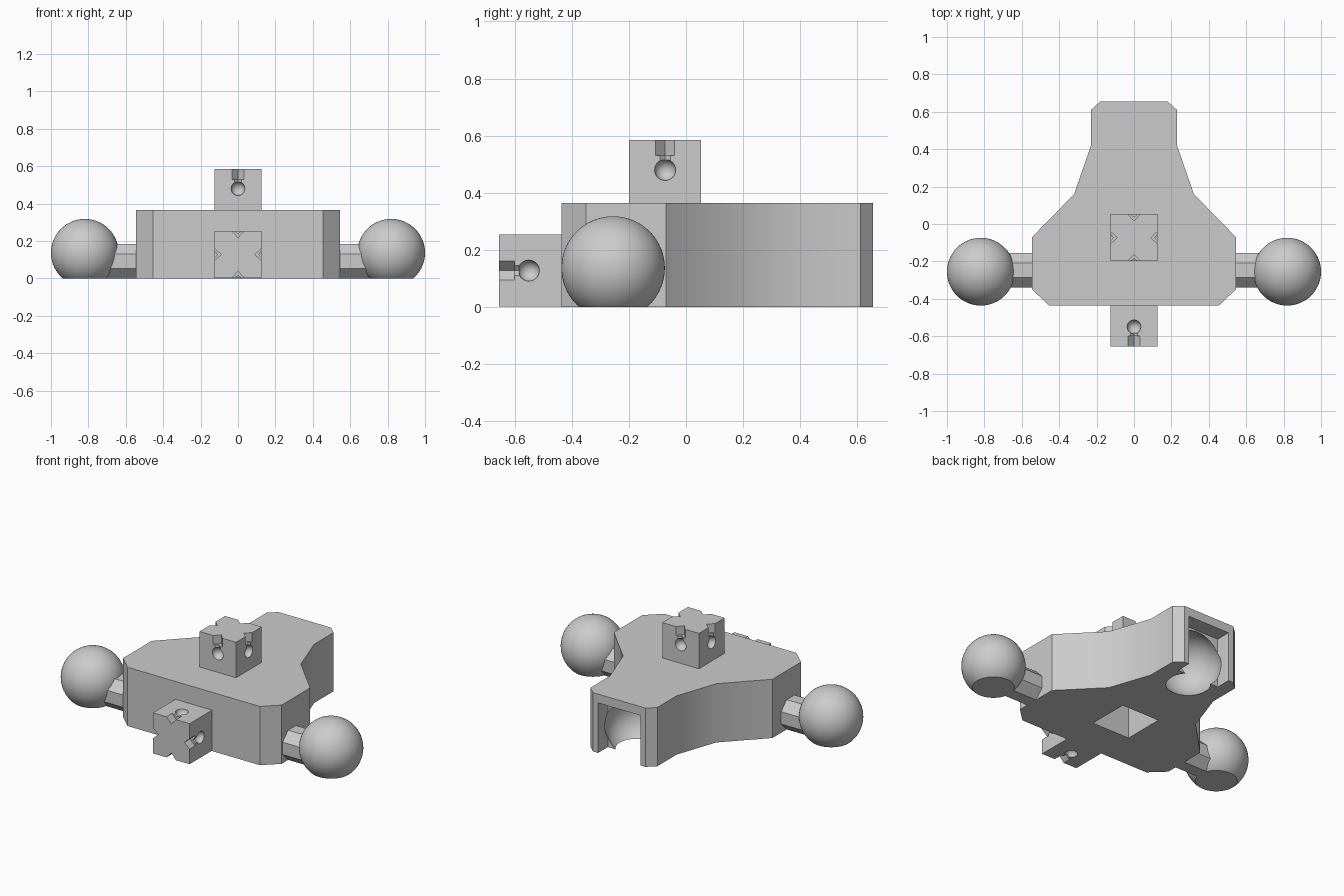
import bpy, bmesh, math
from mathutils import Matrix, Vector

if "Cube" in bpy.data.objects:
    bpy.data.objects.remove(bpy.data.objects["Cube"], do_unlink=True)

grey = bpy.data.materials.new("light grey plastic")
grey.use_nodes = True
grey.diffuse_color = (0.6, 0.6, 0.6, 1)
grey.node_tree.nodes["Principled BSDF"].inputs["Base Color"].default_value = (0.6, 0.6, 0.6, 1)


def make(name, bm):
    bmesh.ops.recalc_face_normals(bm, faces=bm.faces)
    mesh = bpy.data.meshes.new(name)
    bm.to_mesh(mesh)
    bm.free()
    mesh.materials.append(grey)
    obj = bpy.data.objects.new(name, mesh)
    bpy.context.collection.objects.link(obj)
    return obj


def box(name, low, high):
    low, high = Vector(low), Vector(high)
    bm = bmesh.new()
    bmesh.ops.create_cube(bm, size=1, matrix=Matrix.Translation((low + high) / 2)
                          @ Matrix.Diagonal((*(high - low), 1)))
    return make(name, bm)


def ball(name, centre, radius, segments=64):
    bm = bmesh.new()
    bmesh.ops.create_uvsphere(bm, u_segments=segments, v_segments=segments // 2,
                              radius=radius, matrix=Matrix.Translation(centre))
    return make(name, bm)


def prism(name, outline, bottom, top):
    bm = bmesh.new()
    face = bm.faces.new([bm.verts.new((x, y, bottom)) for x, y in outline])
    side = bmesh.ops.extrude_face_region(bm, geom=[face])["geom"]
    verts = [v for v in side if isinstance(v, bmesh.types.BMVert)]
    bmesh.ops.translate(bm, verts=verts, vec=(0, 0, top - bottom))
    return make(name, bm)


def cut(target, cutters):
    for cutter in cutters:
        cutter.hide_render = True
        mod = target.modifiers.new("cut", "BOOLEAN")
        mod.object, mod.solver = cutter, "EXACT"
        bpy.context.view_layer.objects.active = target
        bpy.ops.object.modifier_apply(modifier=mod.name)
        bpy.data.objects.remove(cutter, do_unlink=True)


def smooth(obj):
    bpy.ops.object.select_all(action="DESELECT")
    obj.select_set(True)
    bpy.context.view_layer.objects.active = obj
    bpy.ops.object.shade_smooth_by_angle(angle=math.radians(30))


# Body: tapered slab with chamfered corners
height = 0.365
half = [(0.455, -0.435), (0.545, -0.35), (0.545, -0.07), (0.32, 0.16),
        (0.23, 0.42), (0.23, 0.61), (0.18, 0.655)]
body = prism("body", half + [(-x, y) for x, y in reversed(half)], 0, height)

# Rear ball socket and square socket underneath
cut(body, [box("socket_mouth", (-0.145, 0.56, -0.1), (0.145, 0.8, 0.31)),
           ball("socket_cavity", (0, 0.475, 0.137), 0.185),
           box("peg_socket", (-0.13, -0.203, -0.1), (0.13, 0.057, 0.235))])
smooth(body)


# Square pegs with a notch and a dimple in every side
def peg(name, matrix):
    r, top = 0.126, 0.22
    obj = box(name, (-r, -r, 0), (r, r, top))
    cutters = []
    for i in range(4):
        turn = Matrix.Rotation(i * math.pi / 2, 4, "Z")
        notch = prism("notch", [(-0.042, -r - 0.01), (0.042, -r - 0.01), (0, 0.036 - r)], 0.165, 0.3)
        groove = prism("groove", [(-0.03, -r - 0.01), (0.03, -r - 0.01), (0, 0.015 - r)], 0.115, 0.3)
        dimple = ball("dimple", (0, -r, 0.115), 0.037, 24)
        for c in (notch, groove, dimple):
            c.data.transform(turn)
            cutters.append(c)
    cut(obj, cutters)
    obj.data.transform(matrix)
    smooth(obj)


peg("top_peg", Matrix.Translation((0, -0.073, height)))
peg("front_peg", Matrix.Translation((0, -0.435, 0.128)) @ Matrix.Rotation(math.pi / 2, 4, "X"))

# Side ball joints on octagonal necks, flat underneath
for name, s in (("left", 1), ("right", -1)):
    joint = ball(name + "_ball", (s * 0.819, -0.255, 0.137), 0.181)
    cut(joint, [box("floor_cutter", (-2, -2, -1), (2, 2, 0))])
    smooth(joint)
    bm = bmesh.new()
    bmesh.ops.create_cone(bm, cap_ends=True, segments=8, radius1=0.1, radius2=0.1, depth=0.25,
                          matrix=Matrix.Translation((s * 0.625, -0.248, 0.0925))
                          @ Matrix.Rotation(math.pi / 2, 4, "Y")
                          @ Matrix.Rotation(math.pi / 8, 4, "Z"))
    make(name + "_neck", bm)
